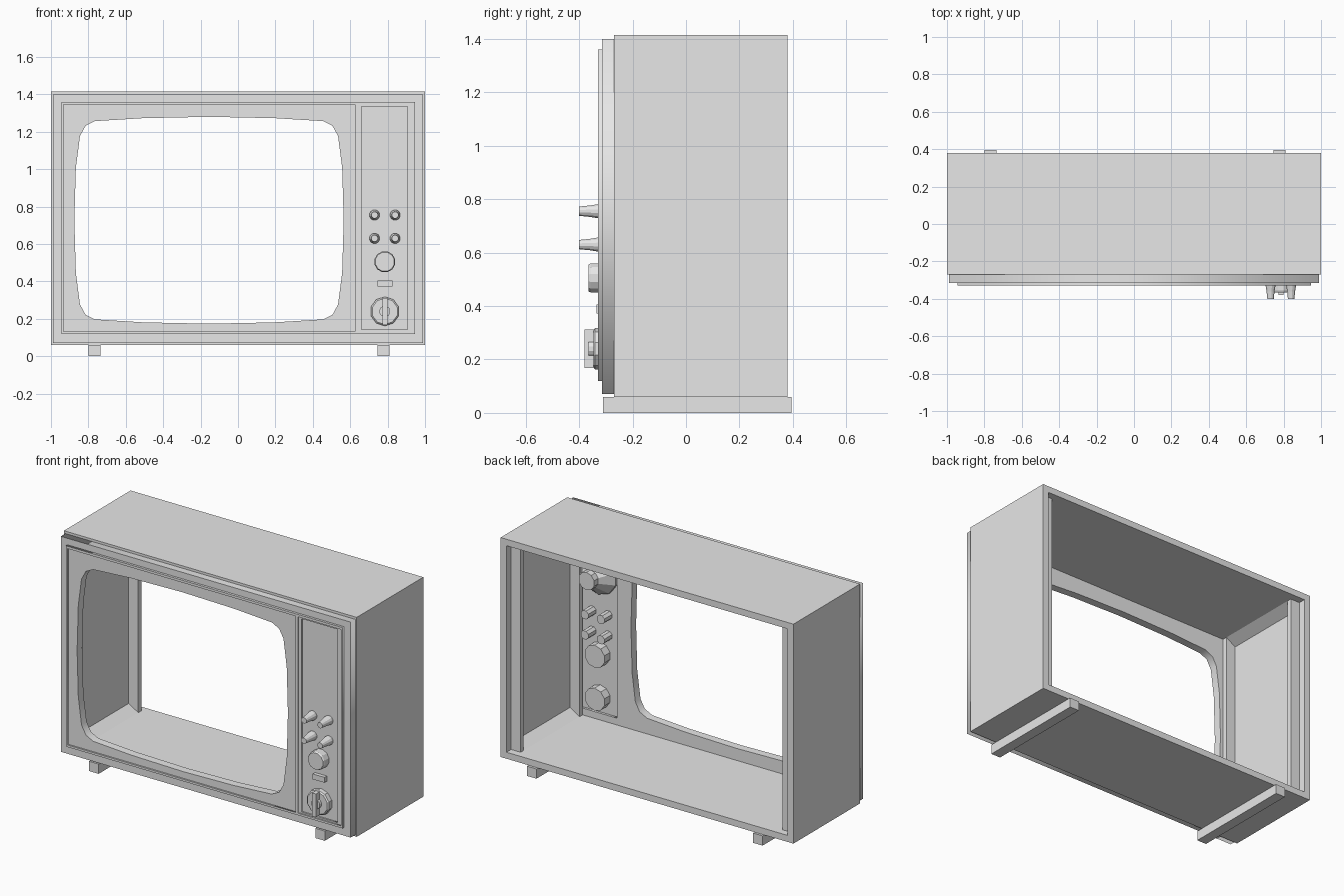
import bpy
import math

cube = bpy.data.objects.get("Cube")
if cube:
    bpy.data.objects.remove(cube, do_unlink=True)

grey = bpy.data.materials.new("plain_grey")
grey.use_nodes = True
grey.diffuse_color = (0.8, 0.8, 0.8, 1)
grey.node_tree.nodes["Principled BSDF"].inputs["Base Color"].default_value = (0.8, 0.8, 0.8, 1)


def add_mesh(name, verts, faces):
    mesh = bpy.data.meshes.new(name)
    mesh.from_pydata(verts, [], faces)
    mesh.materials.append(grey)
    obj = bpy.data.objects.new(name, mesh)
    bpy.context.collection.objects.link(obj)
    return obj


def box(name, x, y, z):
    """Box from (min, max) pairs."""
    verts = [(a, b, c) for a in x for b in y for c in z]
    faces = [(0, 1, 3, 2), (4, 6, 7, 5), (0, 4, 5, 1),
             (2, 3, 7, 6), (0, 2, 6, 4), (1, 5, 7, 3)]
    return add_mesh(name, verts, faces)


def lathe(name, x, z, profile, sides=12):
    """Turned part along y; profile lists (radius, y) from front to back."""
    verts, faces = [], []
    for r, y in profile:
        for i in range(sides):
            a = math.tau * (i + 0.5) / sides
            verts.append((x + r * math.cos(a), y, z + r * math.sin(a)))
    for k in range(len(profile) - 1):
        for i in range(sides):
            j = (i + 1) % sides
            faces.append((k * sides + i, k * sides + j,
                          (k + 1) * sides + j, (k + 1) * sides + i))
    faces.append(tuple(reversed(range(sides))))
    faces.append(tuple(range(len(verts) - sides, len(verts))))
    return add_mesh(name, verts, faces)


def rect(x0, x1, z0, z1):
    return [(x0, z0), (x1, z0), (x1, z1), (x0, z1)]


def plate(name, y0, y1, *outlines):
    """Upright plate; outlines after the first are holes."""
    curve = bpy.data.curves.new(name, "CURVE")
    curve.dimensions = "2D"
    curve.fill_mode = "BOTH"
    curve.extrude = (y1 - y0) / 2
    for pts in outlines:
        spline = curve.splines.new("POLY")
        spline.points.add(len(pts) - 1)
        for p, (x, z) in zip(spline.points, pts):
            p.co = (x, z, 0, 1)
        spline.use_cyclic_u = True
    obj = bpy.data.objects.new(name, curve)
    obj.rotation_euler.x = math.pi / 2
    obj.location.y = (y0 + y1) / 2
    curve.materials.append(grey)
    bpy.context.collection.objects.link(obj)
    bpy.ops.object.select_all(action="DESELECT")
    obj.select_set(True)
    bpy.context.view_layer.objects.active = obj
    bpy.ops.object.convert(target="MESH")
    return bpy.context.object


FRONT, BACK = -0.27, 0.38
BOTTOM, TOP = 0.06, 1.415
WALL = 0.04
INNER = 1 - WALL
POST = INNER - 0.065
FLOOR, CEILING = BOTTOM + WALL, TOP - WALL

# Cabinet boards
box("cabinet_top", (-INNER, INNER), (FRONT, BACK), (CEILING, TOP))
box("cabinet_bottom", (-INNER, INNER), (FRONT, BACK), (BOTTOM, FLOOR))
for side, s in (("left", 1), ("right", -1)):
    box(side + "_wall", sorted((s, s * INNER)), (FRONT, BACK), (BOTTOM, TOP))
    # Inner posts and the sloped corner strips between them
    for part, y in (("front", (FRONT, -0.24)), ("back", (0.305, 0.335))):
        box(f"{side}_{part}_post", sorted((s * INNER, s * POST)), y, (FLOOR, CEILING))
    for part, z, up in (("lower", FLOOR, 0.04), ("upper", CEILING, -0.04)):
        verts = [(s * x, y, h) for y in (-0.24, 0.305)
                 for x, h in ((INNER, z), (POST, z), (INNER, z + up))]
        add_mesh(f"{side}_{part}_corner_strip", verts,
                 [(0, 1, 2), (3, 5, 4), (0, 3, 4, 1), (1, 4, 5, 2), (2, 5, 3, 0)])

# Feet
for side, x in (("left", (0.745, 0.81)), ("right", (-0.80, -0.735))):
    box(side + "_foot", x, (-0.31, 0.395), (0, BOTTOM))

# Front frame with a raised lip
plate("front_frame", -0.315, FRONT, rect(-0.99, 0.99, 0.07, 1.40),
      rect(-0.945, 0.945, 0.12, 1.36))
plate("front_lip", -0.33, FRONT, rect(-0.945, 0.945, 0.12, 1.36),
      rect(-0.933, 0.625, 0.133, 1.345), rect(0.64, 0.933, 0.133, 1.345))

# Screen surround with a bulging, round-cornered opening
quarter = [(0.72, 0), (0.712, 0.28), (0.69, 0.45), (0.66, 0.505),
           (0.61, 0.53), (0.35, 0.546), (0, 0.553)]
half = quarter + [(-x, z) for x, z in reversed(quarter[:-1])]
loop = half + [(x, -z) for x, z in reversed(half[1:-1])]
opening = [(x - 0.155, z + 0.727) for x, z in loop]
plate("screen_surround", -0.32, FRONT, rect(-0.933, 0.625, 0.133, 1.345), opening)

# Control panel
plate("control_frame", -0.322, FRONT, rect(0.64, 0.933, 0.133, 1.345),
      rect(0.66, 0.905, 0.142, 1.335))
box("control_panel", (0.66, 0.905), (-0.312, -0.285), (0.142, 1.335))

# Small knobs with shafts behind the panel
for row, z in (("lower", 0.63), ("upper", 0.755)):
    for side, x in (("right", 0.73), ("left", 0.84)):
        lathe(f"{row}_{side}_knob", x, z,
              [(0.018, -0.40), (0.022, -0.36), (0.028, -0.325), (0.028, -0.30)])
        lathe(f"{row}_{side}_knob_shaft", x, z, [(0.028, -0.29), (0.028, -0.21)], 8)

# Round button, name plate button and tuning dial
lathe("round_button", 0.785, 0.505, [(0.052, -0.365), (0.057, -0.355), (0.057, -0.30)])
lathe("round_button_body", 0.785, 0.505, [(0.07, -0.29), (0.07, -0.23)], 10)
box("flat_button", (0.745, 0.825), (-0.335, -0.30), (0.372, 0.405))
lathe("tuning_dial", 0.785, 0.24, [(0.07, -0.347), (0.078, -0.34), (0.078, -0.30)], 10)
lathe("dial_hub", 0.785, 0.24, [(0.03, -0.365), (0.03, -0.34)])
box("dial_grip", (0.772, 0.798), (-0.38, -0.34), (0.168, 0.312))
lathe("tuning_dial_body", 0.785, 0.24, [(0.07, -0.29), (0.07, -0.23)], 10)

# Loudspeaker behind the panel
lathe("loudspeaker", 0.785, 1.0,
      [(0.125, -0.29), (0.125, -0.265), (0.055, -0.19), (0.055, -0.15)], 10)
